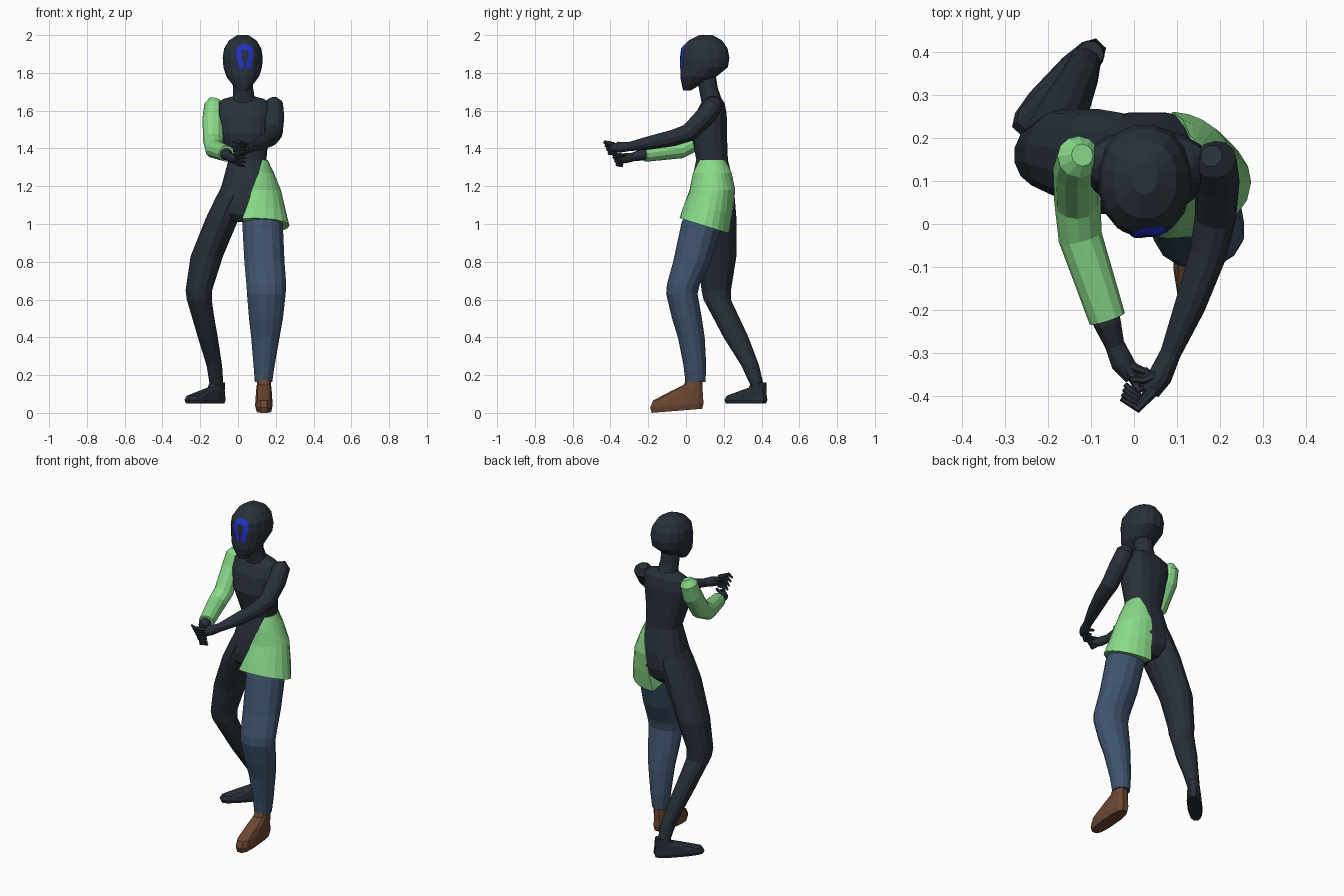
import bpy, bmesh, math
from mathutils import Vector, Matrix
from mathutils.bvhtree import BVHTree


def material(name, rgb):
    m = bpy.data.materials.new(name)
    m.diffuse_color = (*rgb, 1)
    return m


DARK = material("dark slate", (0.021, 0.029, 0.041))
GREEN = material("light green", (0.25, 0.70, 0.25))
DENIM = material("denim blue", (0.050, 0.088, 0.155))
BROWN = material("brown leather", (0.145, 0.062, 0.032))
BLUE = material("bright blue", (0.016, 0.032, 0.62))


def loft(name, rings, mat):
    """Skin a list of equal-length point rings and cap both ends."""
    bm = bmesh.new()
    rows = [[bm.verts.new(p) for p in r] for r in rings]
    n = len(rows[0])
    for a, b in zip(rows, rows[1:]):
        for i in range(n):
            j = (i + 1) % n
            bm.faces.new((a[i], a[j], b[j], b[i]))
    bm.faces.new(rows[0][::-1])
    bm.faces.new(rows[-1])
    bmesh.ops.recalc_face_normals(bm, faces=bm.faces)
    return finish(name, bm, mat)


def finish(name, bm, mat):
    me = bpy.data.meshes.new(name)
    bm.to_mesh(me)
    bm.free()
    me.materials.append(mat)
    ob = bpy.data.objects.new(name, me)
    bpy.context.collection.objects.link(ob)
    return ob


def power(v, e):
    return math.copysign(abs(v) ** (2 / e), v)


def stack(name, sections, mat, n=12, e=2.0):
    """Horizontal oval sections (x, y, z, rx, ry)."""
    rings = []
    for x, y, z, rx, ry in sections:
        ang = [2 * math.pi * (i + 0.5) / n for i in range(n)]
        rings.append([Vector((x + rx * power(math.cos(t), e),
                              y + ry * power(math.sin(t), e), z)) for t in ang])
    return loft(name, rings, mat)


def tube(name, path, mat, n=12, ref=(1, 0, 0)):
    """Round sections (x, y, z, r) square to the path."""
    pts = [Vector(p[:3]) for p in path]
    rings = []
    for k, p in enumerate(path):
        t = (pts[min(k + 1, len(pts) - 1)] - pts[max(k - 1, 0)]).normalized()
        u = t.cross(Vector(ref)).normalized()
        v = t.cross(u)
        rings.append([pts[k] + p[3] * (math.cos(a) * u + math.sin(a) * v)
                      for a in (2 * math.pi * i / n for i in range(n))])
    return loft(name, rings, mat)


# Head and neck
head = stack("head", [
    (0.025, 0.006, 1.708, 0.026, 0.022), (0.025, 0.028, 1.74, 0.057, 0.052),
    (0.025, 0.065, 1.78, 0.088, 0.097), (0.025, 0.097, 1.83, 0.104, 0.127),
    (0.025, 0.101, 1.88, 0.108, 0.131), (0.025, 0.099, 1.93, 0.100, 0.123),
    (0.025, 0.102, 1.972, 0.074, 0.090), (0.025, 0.106, 2.0, 0.03, 0.036)],
    DARK, 16, 2.2)
stack("neck", [(0.03, 0.145, 1.62, 0.085, 0.06), (0.03, 0.13, 1.675, 0.059, 0.056),
               (0.027, 0.118, 1.72, 0.055, 0.052), (0.025, 0.105, 1.80, 0.058, 0.052)], DARK)

# Arch-shaped face marking, laid on the head surface
bm = bmesh.new()
bm.from_mesh(head.data)
tree = BVHTree.FromBMesh(bm)
bm.free()
arc = [(0.033 * math.cos(t), 1.906 + 0.033 * math.sin(t))
       for t in (math.pi * i / 12 for i in range(13))]
line = [(0.021, 1.822), (0.021, 1.85), (0.029, 1.88)] + arc + \
       [(-0.029, 1.88), (-0.021, 1.85), (-0.021, 1.822)]
bm = bmesh.new()
rows = []
for k, (x, z) in enumerate(line):
    a, b = line[max(k - 1, 0)], line[min(k + 1, len(line) - 1)]
    t = Vector((b[0] - a[0], b[1] - a[1])).normalized()
    row = []
    for s in (0.0135, 0, -0.0135):
        px, pz = 0.036 + x + t.y * s, z - t.x * s
        hit = tree.ray_cast(Vector((px, -1, pz)), Vector((0, 1, 0)))[0]
        row.append(bm.verts.new((px, hit.y - 0.004, pz)))
    rows.append(row)
for a, b in zip(rows, rows[1:]):
    for i in (0, 1):
        f = bm.faces.new((a[i], a[i + 1], b[i + 1], b[i]))
        f.normal_update()
        if f.normal.y > 0:
            f.normal_flip()
finish("face_marking", bm, BLUE)

# Torso
stack("torso", [
    (0.025, 0.125, 1.01, 0.06, 0.08), (0.02, 0.132, 1.05, 0.12, 0.115),
    (0.03, 0.137, 1.11, 0.162, 0.124), (0.05, 0.14, 1.20, 0.14, 0.118),
    (0.05, 0.138, 1.34, 0.102, 0.085), (0.035, 0.122, 1.48, 0.13, 0.096),
    (0.03, 0.132, 1.58, 0.145, 0.085), (0.03, 0.142, 1.64, 0.14, 0.064),
    (0.03, 0.145, 1.662, 0.11, 0.045), (0.03, 0.145, 1.675, 0.06, 0.04)], DARK, 16, 2.4)

# Flared tunic panel wrapped round the forward hip, with a sloping hem
rings = []
for z, cx, cy, rx, ry, front, back, slope in [
        (1.34, 0.08, 0.14, 0.077, 0.087, 50, 50, 0), (1.27, 0.08, 0.14, 0.110, 0.107, 75, 72, 0),
        (1.18, 0.08, 0.14, 0.147, 0.121, 92, 86, 0), (1.09, 0.085, 0.117, 0.167, 0.132, 104, 92, 0.1),
        (1.03, 0.09, 0.097, 0.182, 0.131, 112, 98, 0.31)]:
    ring = []
    for i in range(-6, 7):
        t = math.radians((front if i < 0 else back) * i / 6)
        y = cy + ry * math.sin(t)
        ring.append(Vector((cx + rx * math.cos(t), y, z - slope * (y + 0.03))))
    rings.append(ring)
loft("tunic_panel", rings, GREEN)

# Legs
stack("trouser_leg", [
    (0.13, 0.11, 1.10, 0.09, 0.10), (0.13, 0.085, 1.0, 0.11, 0.11),
    (0.14, 0.032, 0.8, 0.109, 0.10), (0.15, -0.014, 0.68, 0.108, 0.087),
    (0.15, -0.022, 0.63, 0.105, 0.083),
    (0.148, 0.005, 0.5, 0.092, 0.079), (0.145, 0.028, 0.4, 0.077, 0.071),
    (0.138, 0.047, 0.25, 0.057, 0.06), (0.135, 0.05, 0.163, 0.047, 0.053)], DENIM, 14)
stack("bare_leg", [
    (0.0, 0.14, 1.25, 0.06, 0.09), (-0.03, 0.14, 1.14, 0.09, 0.118),
    (-0.083, 0.145, 1.03, 0.09, 0.122),
    (-0.165, 0.165, 0.83, 0.088, 0.102), (-0.207, 0.16, 0.65, 0.072, 0.078),
    (-0.205, 0.165, 0.6, 0.068, 0.072), (-0.19, 0.2, 0.53, 0.062, 0.07),
    (-0.16, 0.265, 0.4, 0.054, 0.066), (-0.125, 0.34, 0.25, 0.042, 0.047),
    (-0.112, 0.382, 0.13, 0.036, 0.033)], DARK, 14)

# Feet share one shape
for name, mat, loc, turn in (("shoe", BROWN, (0.137, 0, 0), 0),
                             ("bare_foot", DARK, (-0.141, 0.352, 0.05), -43.5)):
    foot = stack(name, [
        (0, -0.048, 0.0, 0.040, 0.137), (0, -0.048, 0.03, 0.047, 0.145),
        (0, -0.042, 0.065, 0.045, 0.135), (0, 0.002, 0.105, 0.042, 0.088),
        (0, 0.038, 0.135, 0.038, 0.05), (0, 0.045, 0.18, 0.034, 0.042)], mat, 12, 2.8)
    if mat == DARK:
        foot.data.transform(Matrix.Diagonal((0.9, 1, 0.62, 1)))
    else:  # the shoe's heel is slightly lifted
        foot.data.transform(Matrix(((1, 0, 0, 0), (0, 1, 0, 0),
                                    (0, 0.08, 1, 0.0148), (0, 0, 0, 1))))
    foot.data.transform(Matrix.Translation(loc) @ Matrix.Rotation(math.radians(turn), 4, 'Z'))

# Arms
tube("sleeved_arm", [
    (-0.12, 0.16, 1.664, 0.026), (-0.128, 0.156, 1.635, 0.05), (-0.132, 0.13, 1.56, 0.056),
    (-0.131, 0.05, 1.44, 0.054), (-0.125, -0.03, 1.398, 0.051),
    (-0.062, -0.22, 1.372, 0.043)], GREEN)
tube("sleeved_arm_hand", [
    (-0.08, -0.17, 1.378, 0.032), (-0.062, -0.23, 1.368, 0.032), (-0.045, -0.28, 1.355, 0.023),
    (-0.027, -0.322, 1.348, 0.027), (-0.002, -0.355, 1.345, 0.021)], DARK)
tube("bare_arm", [
    (0.18, 0.158, 1.664, 0.026), (0.188, 0.15, 1.635, 0.05), (0.193, 0.10, 1.568, 0.052),
    (0.189, 0.015, 1.483, 0.048), (0.172, -0.07, 1.455, 0.043), (0.13, -0.19, 1.43, 0.036),
    (0.085, -0.3, 1.41, 0.024), (0.06, -0.355, 1.405, 0.028), (0.038, -0.39, 1.402, 0.022)], DARK)

# Curled fingers and thumbs
for side, z0, base, mid, tip, fan, thumb in (
        ("sleeved", 1.343, (-0.008, -0.345), (0.012, -0.386), (0.045, -0.37), (-0.004, 0.011),
         [(-0.03, -0.31), (0.005, -0.335), (0.035, -0.345)]),
        ("bare", 1.404, (0.048, -0.385), (0.008, -0.428), (-0.03, -0.405), (0.003, 0.011),
         [(0.06, -0.345), (0.02, -0.362), (-0.01, -0.36)])):
    for k in range(4):
        dz = 0.017 * (1.5 - k)
        fx, fy = fan[0] * k, fan[1] * k
        tube(f"{side}_hand_finger_{k + 1}", [
            (base[0], base[1] + fy * 0.3, z0 + dz * 0.7, 0.013),
            (mid[0] + fx, mid[1] + fy * 0.7, z0 + dz * 1.1, 0.011),
            (tip[0] + fx, tip[1] + fy, z0 + dz * 1.3 - 0.004, 0.006)], DARK, 6, (0, 0, 1))
    tube(f"{side}_hand_thumb", [(*p, z0 + 0.012 + 0.007 * i, 0.013 - 0.003 * i)
                                for i, p in enumerate(thumb)], DARK, 6, (0, 0, 1))
